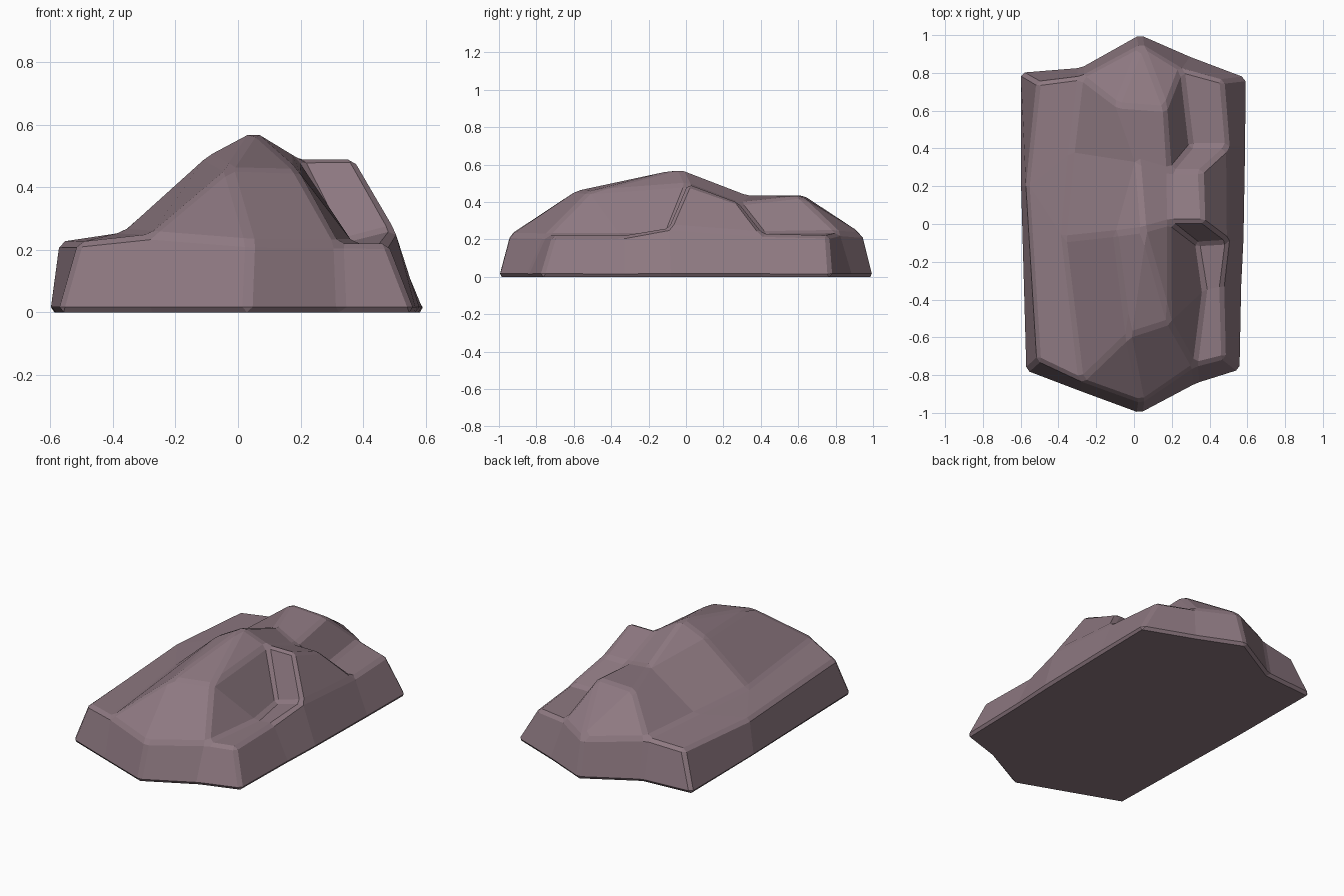
import bpy, bmesh

if "Cube" in bpy.data.objects:
    bpy.data.objects.remove(bpy.data.objects["Cube"])

# Outline of the rock: base corners (x, y) and the rim above them (x, y, z)
BASE = [(-.575, -.78), (-.28, -.89), (.03, -1.005), (.33, -.85), (.565, -.775),
        (.575, -.33), (.585, -.08), (.595, .41), (.6, .775), (.3, .89),
        (.03, 1.005), (-.28, .83), (-.605, .805), (-.6, .2)]
RIM = [(-.51, -.72, .225), (-.28, -.83, .25), (.04, -.945, .225), (.32, -.75, .22),
       (.48, -.71, .22), (.47, -.33, .22), (.5, -.09, .265), (.5, .41, .23),
       (.47, .76, .22), (.25, .82, .235), (.04, .95, .225), (-.28, .78, .25),
       (-.51, .75, .23), (-.57, .2, .225)]

# Named points of the mound, its side ledge and the outcrop
POINTS = {
    "foot_a": (-.37, -.08, .255), "foot_b": (-.33, .38, .26),
    "front_l": (-.03, -.59, .46), "front_r": (.19, -.52, .455),
    "shoulder": (-.1, -.05, .5), "peak": (.05, -.03, .58),
    "saddle": (.02, .33, .44), "back_l": (-.09, .63, .435), "back_r": (.17, .61, .435),
    "ledge_a": (.37, -.35, .22), "ledge_b": (.33, -.1, .22), "ledge_c": (.3, .41, .23),
    "crop_a": (.19, .01, .495), "crop_b": (.37, .01, .495),
    "crop_c": (.355, .28, .395), "crop_d": (.19, .28, .395),
}

# Faces by point name; plain numbers are rim corners
FACES = [
    # front slope
    "1 2 front_l", "2 3 front_r front_l",
    # left slope and lower shelf
    "1 front_l shoulder foot_a", "foot_a shoulder saddle foot_b",
    "foot_b saddle back_l 11", "0 1 foot_a 13", "13 foot_a foot_b", "13 foot_b 11 12",
    # peak
    "front_l peak shoulder", "front_l front_r peak", "front_r crop_a peak",
    "shoulder peak saddle", "peak crop_a crop_d saddle",
    # back
    "saddle crop_d back_r back_l", "back_r 9 10", "back_l back_r 10", "10 11 back_l",
    # right wall and ledges
    "3 ledge_a front_r", "ledge_a ledge_b crop_a front_r", "3 4 5 ledge_a",
    "5 6 ledge_b ledge_a", "ledge_c 7 8 9", "crop_d ledge_c 9 back_r",
    # outcrop
    "ledge_b 6 crop_b crop_a", "crop_a crop_b crop_c crop_d",
    "6 7 crop_c crop_b", "crop_d crop_c 7 ledge_c",
]

bm = bmesh.new()
base = [bm.verts.new((x, y, 0)) for x, y in BASE]
rim = [bm.verts.new(p) for p in RIM]
named = {k: bm.verts.new(p) for k, p in POINTS.items()}
named.update({str(i): v for i, v in enumerate(rim)})

# Underside, outer wall and top
bm.faces.new(base[::-1])
n = len(base)
for i in range(n):
    j = (i + 1) % n
    bm.faces.new((base[i], base[j], rim[j], rim[i]))
for f in FACES:
    bm.faces.new([named[k] for k in f.split()])
bmesh.ops.recalc_face_normals(bm, faces=bm.faces[:])

mesh = bpy.data.meshes.new("rock")
bm.to_mesh(mesh)
bm.free()
rock = bpy.data.objects.new("rock", mesh)
bpy.context.collection.objects.link(rock)

# Chipped, narrow edges
bevel = rock.modifiers.new("bevel", 'BEVEL')
bevel.width = .018
bevel.segments = 1
bevel.limit_method = 'ANGLE'
bevel.angle_limit = .2

mat = bpy.data.materials.new("rock_mauve")
mat.diffuse_color = (.27, .19, .22, 1)
mat.use_nodes = True
mat.node_tree.nodes["Principled BSDF"].inputs["Base Color"].default_value = mat.diffuse_color
mesh.materials.append(mat)
